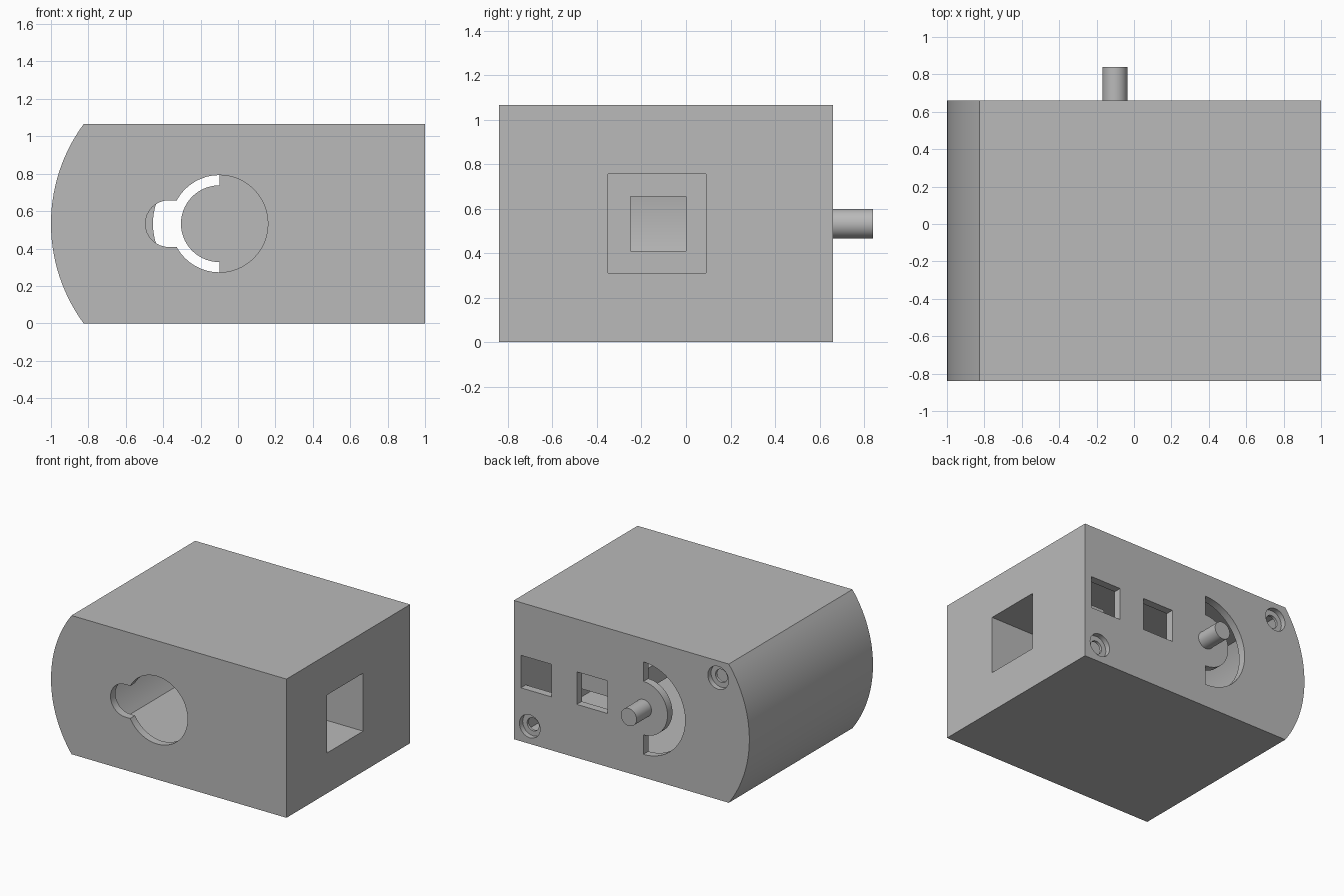
import bpy, bmesh
from math import sin, cos, pi, asin

if "Cube" in bpy.data.objects:
    bpy.data.objects.remove(bpy.data.objects["Cube"])

CX, CZ, H = -0.10, 0.5325, 1.065      # shared axis of arc, slot and shaft
Y0, Y1 = -0.84, 0.66                  # front and back faces
WALL = 0.06                           # shell thickness


def arc(r, a0, a1, n, cx=CX, cz=CZ):
    return [(cx + r * cos(a0 + (a1 - a0) * i / n),
             cz + r * sin(a0 + (a1 - a0) * i / n)) for i in range(n + 1)]


def circle(r, cx, cz, n=32):
    return arc(r, 0, 2 * pi, n, cx, cz)[:-1]


def rect(x0, x1, z0, z1):
    return [(x0, z0), (x1, z0), (x1, z1), (x0, z1)]


def prism(name, pts, y0, y1):
    """Extrude an x-z outline along y."""
    bm = bmesh.new()
    face = bm.faces.new([bm.verts.new((x, y0, z)) for x, z in pts])
    new = bmesh.ops.extrude_face_region(bm, geom=[face])['geom']
    bmesh.ops.translate(bm, vec=(0, y1 - y0, 0),
                        verts=[v for v in new if isinstance(v, bmesh.types.BMVert)])
    bmesh.ops.recalc_face_normals(bm, faces=bm.faces)
    me = bpy.data.meshes.new(name)
    bm.to_mesh(me)
    bm.free()
    ob = bpy.data.objects.new(name, me)
    bpy.context.collection.objects.link(ob)
    return ob


def rounded_end(r, half, right):
    """Outline with an arc on the left and a straight right side."""
    a = asin(half / r)
    return arc(r, pi - a, pi + a, 28) + [(right, CZ - half), (right, CZ + half)]


def combine(target, pts, y0, y1, operation='DIFFERENCE'):
    """Cut a prism out of the target, or join it on."""
    tool = prism("cutter", pts, y0, y1)
    tool.hide_render = True
    mod = target.modifiers.new("cut", 'BOOLEAN')
    mod.operation = operation
    mod.solver = 'EXACT'
    mod.object = tool
    bpy.context.view_layer.objects.active = target
    bpy.ops.object.modifier_apply(modifier=mod.name)
    bpy.data.objects.remove(tool, do_unlink=True)


# Hollow outer housing
housing = prism("housing", rounded_end(0.90, H / 2, 1.0), Y0, Y1)
combine(housing, rounded_end(0.90 - WALL, H / 2 - WALL, 1.0 - WALL), Y0 + WALL, Y1 - WALL)

# Socket box reaching in from the right wall, with a cable opening in its end
combine(housing, rect(0.40, 0.97, 0.25, 0.815), -0.41, 0.15, 'UNION')
combine(housing, rect(0.46, 1.1, 0.31, 0.755), -0.35, 0.09)
combine(housing, rect(0.30, 0.55, 0.41, 0.655), -0.25, 0.0)

# Front keyhole: round opening joined to a small rounded lobe
F0, F1 = Y0 - 0.1, Y0 + WALL + 0.05
combine(housing, circle(0.26, CX, CZ, 48), F0, F1)
combine(housing, arc(0.125, pi / 2, 3 * pi / 2, 16, -0.37, CZ)
        + [(-0.25, CZ - 0.125), (-0.25, CZ + 0.125)], F0, F1)

# Back plate: half-ring slot, two square windows, two counterbored screw holes
B0, B1 = Y1 - WALL - 0.05, Y1 + 0.1
combine(housing, arc(0.355, pi / 2, 3 * pi / 2, 28)
        + arc(0.205, 3 * pi / 2, pi / 2, 28), B0, B1)
for x in (0.205, 0.68):
    combine(housing, rect(x, x + 0.26, 0.41, 0.66), B0, B1)
for x, z in ((-0.735, 0.935), (0.865, 0.135)):
    combine(housing, circle(0.088, x, z), Y1 - 0.04, B1)
    combine(housing, circle(0.05, x, z, 24), B0, B1)

# Shaft standing out of the back plate
shaft = prism("shaft", circle(0.067, -0.102, CZ), Y1 - 0.04, 0.84)

# Mid grey finish
grey = bpy.data.materials.new("mid_grey")
grey.diffuse_color = (0.49, 0.49, 0.49, 1)
grey.use_nodes = True
grey.node_tree.nodes["Principled BSDF"].inputs["Base Color"].default_value = grey.diffuse_color
for ob in (housing, shaft):
    ob.data.materials.clear()
    ob.data.materials.append(grey)
    for p in ob.data.polygons:
        p.material_index = 0
    ob.select_set(True)
bpy.context.view_layer.objects.active = housing
bpy.ops.object.shade_smooth_by_angle(angle=pi / 6)
